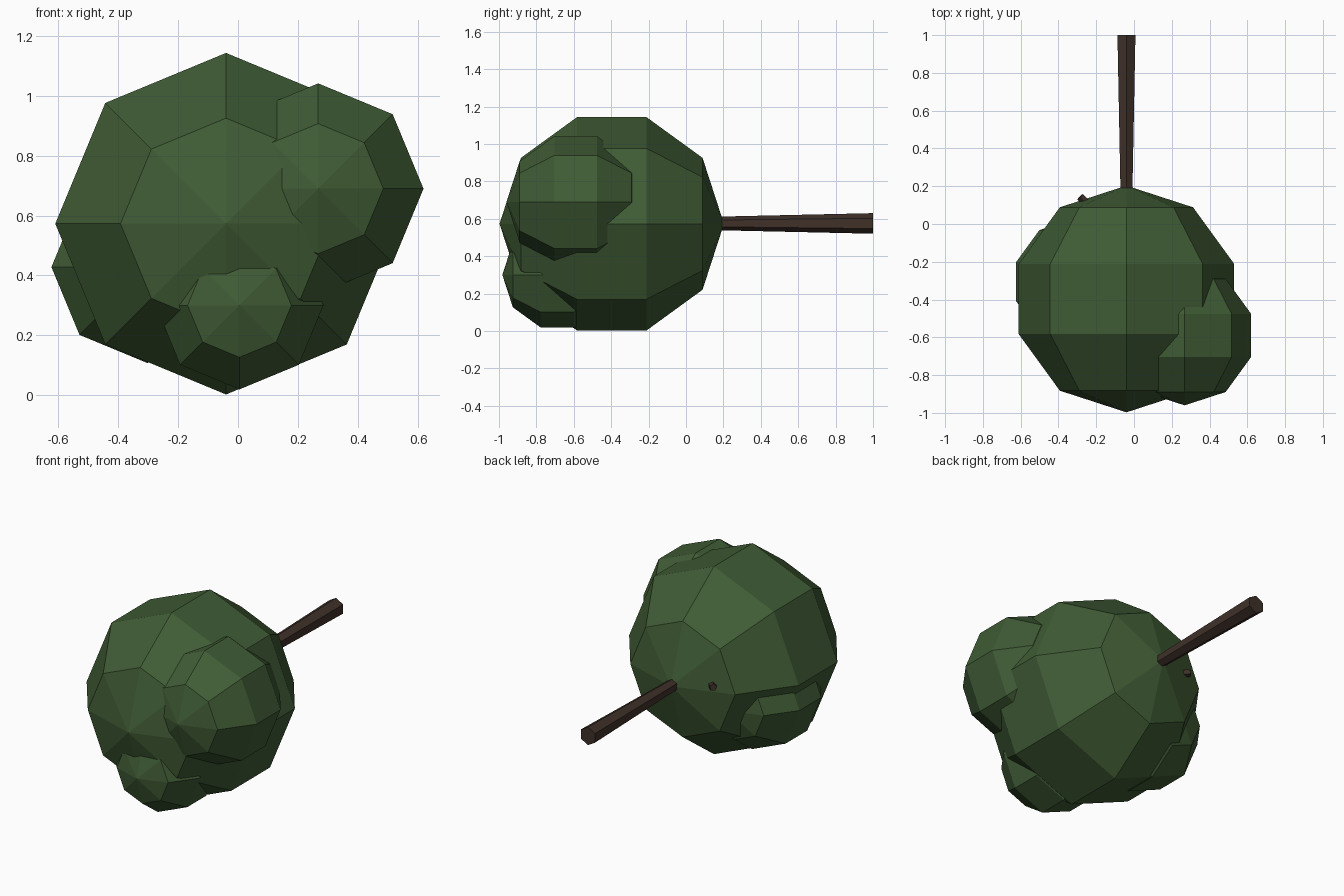
import bpy
from math import radians
from mathutils import Vector

if "Cube" in bpy.data.objects:
    bpy.data.objects.remove(bpy.data.objects["Cube"])


def material(name, rgb):
    m = bpy.data.materials.new(name)
    m.diffuse_color = (*rgb, 1)
    m.use_nodes = True
    m.node_tree.nodes["Principled BSDF"].inputs["Base Color"].default_value = m.diffuse_color
    return m


leaf = material("leaf_green", (0.05, 0.105, 0.035))
bark = material("bark_brown", (0.05, 0.03, 0.022))


def foliage(name, center, radius):
    # Low-poly ball, poles pointing along the trunk (y)
    bpy.ops.mesh.primitive_uv_sphere_add(segments=8, ring_count=5, radius=radius,
                                         location=center, rotation=(radians(90), 0, 0))
    ob = bpy.context.object
    ob.name = name
    ob.data.materials.append(leaf)


def limb(name, start, end, r_start, r_end, sides):
    # Tapered stick between two points
    a, b = Vector(start), Vector(end)
    bpy.ops.mesh.primitive_cone_add(vertices=sides, radius1=r_start, radius2=r_end,
                                    depth=(b - a).length, location=(a + b) / 2)
    ob = bpy.context.object
    ob.name = name
    ob.rotation_mode = 'QUATERNION'
    ob.rotation_quaternion = Vector((0, 0, 1)).rotation_difference(b - a)
    ob.data.materials.append(bark)


# Crown: one large ball and three smaller clumps
foliage("main_foliage", (-0.04, -0.397, 0.573), 0.6)
foliage("upper_right_foliage", (0.268, -0.59, 0.69), 0.37)
foliage("lower_front_foliage", (0.005, -0.687, 0.3), 0.295)
foliage("left_foliage", (-0.303, -0.305, 0.428), 0.337)

# Trunk runs along y into the crown; a side branch tip just pokes out
limb("trunk", (-0.04, 1.0, 0.575), (-0.04, -0.2, 0.575), 0.055, 0.028, 6)
limb("branch", (-0.04, -0.1, 0.575), (-0.285, 0.145, 0.61), 0.03, 0.022, 5)
